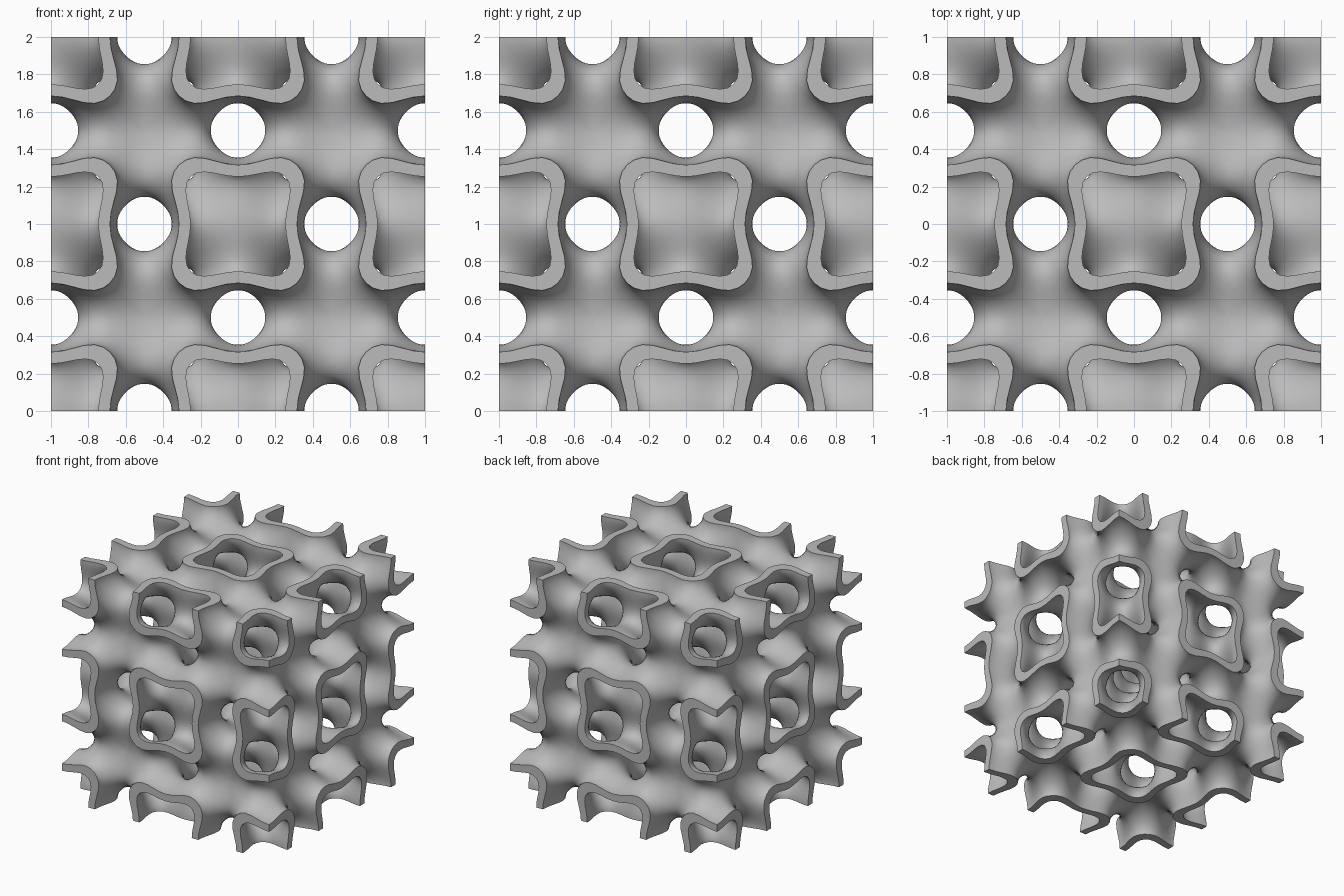
import bpy, bmesh
from math import cos, sin, pi
from mathutils import Vector
from itertools import product

cube = bpy.data.objects.get("Cube")
if cube:
    bpy.data.objects.remove(cube, do_unlink=True)

AROUND, ALONG = 36, 14        # samples around and along one diagonal tube
LEVEL = 0.92                  # half thickness of the wall, as a field value
ONE = Vector((1, 1, 1))
U = Vector((1, -1, 0)).normalized()
V = Vector((1, 1, -2)).normalized()


def field(p):
    """Periodic lattice field: positive inside the diagonal tubes."""
    a, b, c = (cos(2 * pi * t) for t in p)
    return 2 * (a * b + b * c + c * a) - sum(2 * t * t - 1 for t in (a, b, c))


def wall_point(s, angle, level):
    """Walk out from the tube axis until the field drops to the level."""
    start = ONE * s / 2
    ray = U * cos(angle) + V * sin(angle)
    ray = ray - ONE * ((1 - s) * min(ray) + s * max(ray))
    ray.normalize()
    far = 0.0
    while field(start + ray * far) > level and far < 0.7:
        far += 0.01
    near = far - 0.01
    for _ in range(20):
        mid = (near + far) / 2
        if field(start + ray * mid) > level:
            near = mid
        else:
            far = mid
    return start + ray * far


def sheet(level):
    return [[wall_point(j / ALONG, 2 * pi * i / AROUND + pi / 6, level)
             for i in range(AROUND)] for j in range(ALONG + 1)]


# One eighth of a lattice cell: inner and outer sheet of the wall
sheets = [sheet(LEVEL), sheet(-LEVEL)]


def place(p, cell):
    """Mirror the piece into one of the 4 x 4 x 4 eighth cells."""
    return Vector([-1 + (i + 1) / 2 - u if i % 2 else -1 + i / 2 + u
                   for u, i in zip(p, cell)])


def on_hull(quad):
    return any(all(abs(v.co[k] - side) < 1e-4 for v in quad)
               for k in range(3) for side in (-1, 1))


# Repeat the piece through the whole block
bm = bmesh.new()
for cell in product(range(4), repeat=3):
    grids = [[[bm.verts.new(place(p, cell)) for p in row] for row in s]
             for s in sheets]
    for i in range(AROUND):
        n = (i + 1) % AROUND
        for g in grids:
            for j in range(ALONG):
                bm.faces.new((g[j][i], g[j][n], g[j + 1][n], g[j + 1][i]))
        # Flat rims where the block is cut off
        a, b = grids[0][0], grids[1][0]
        rim = (a[i], a[n], b[n], b[i])
        if on_hull(rim):
            bm.faces.new(rim)

bmesh.ops.remove_doubles(bm, verts=bm.verts, dist=0.0005)
bmesh.ops.recalc_face_normals(bm, faces=bm.faces)
bmesh.ops.translate(bm, verts=bm.verts, vec=(0, 0, 1))
mesh = bpy.data.meshes.new("lattice_block")
bm.to_mesh(mesh)
bm.free()
block = bpy.data.objects.new("lattice_block", mesh)
bpy.context.collection.objects.link(block)

# Plain grey
grey = bpy.data.materials.new("light_grey")
grey.use_nodes = True
colour = (0.5, 0.5, 0.5, 1)
grey.diffuse_color = colour
grey.node_tree.nodes["Principled BSDF"].inputs["Base Color"].default_value = colour
mesh.materials.append(grey)

bpy.ops.object.select_all(action="DESELECT")
block.select_set(True)
bpy.context.view_layer.objects.active = block
bpy.ops.object.shade_smooth_by_angle(angle=pi / 5)
